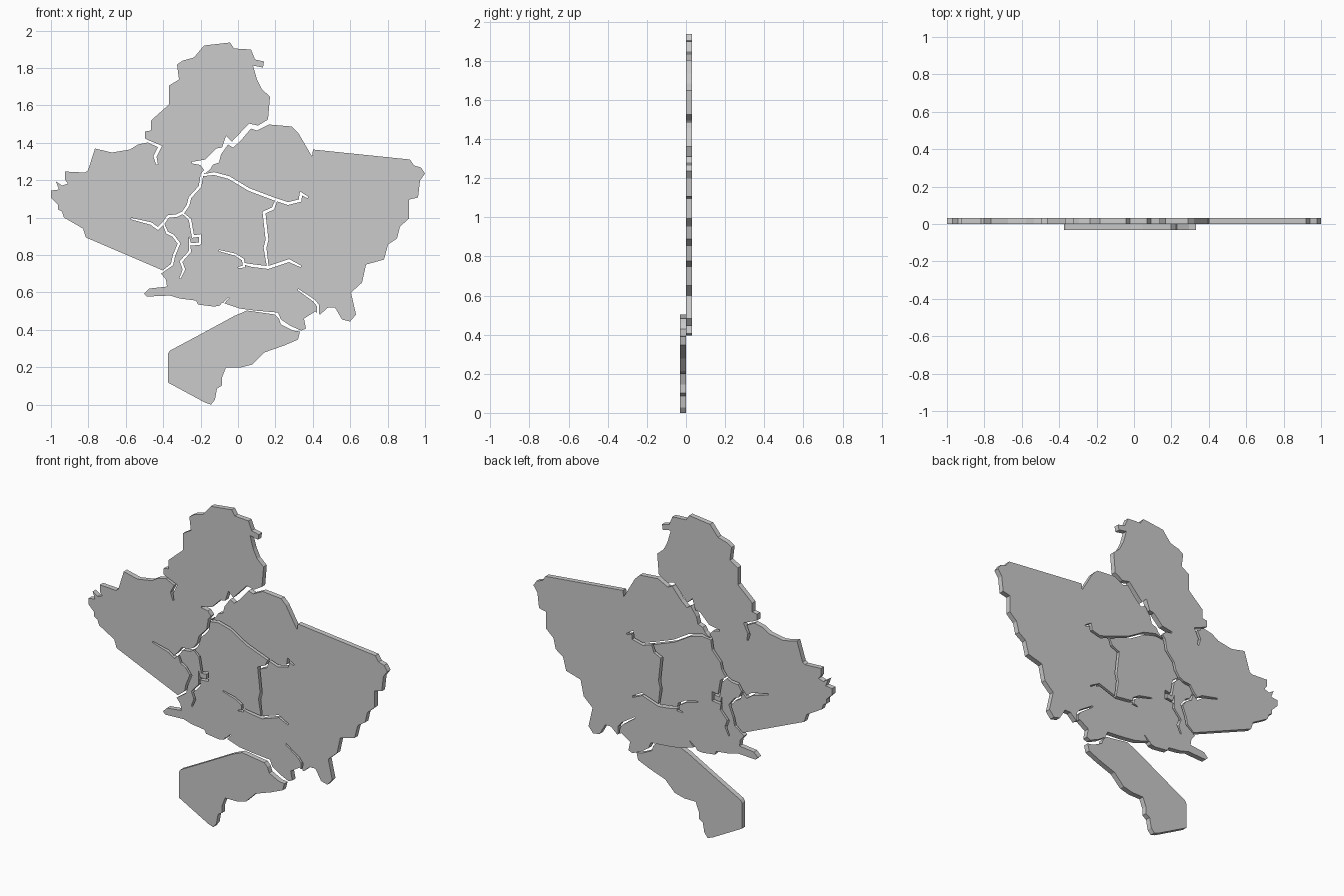
import bpy, bmesh
from mathutils import Vector

# Profiles are traced in grid units: 187 per Blender unit, centre column 238, ground row 405
UNIT, CX, GROUND = 187.0, 238.0, 405.0
THICK = 0.031


def slab(name, pts, y0, y1):
    """Flat prism with an x-z outline, between two y depths."""
    bm = bmesh.new()
    vs = [bm.verts.new(((x - CX) / UNIT, y0, (GROUND - z) / UNIT)) for x, z in pts]
    face = bm.faces.new(vs)
    ext = bmesh.ops.extrude_face_region(bm, geom=[face])
    moved = [g for g in ext["geom"] if isinstance(g, bmesh.types.BMVert)]
    bmesh.ops.translate(bm, verts=moved, vec=(0, y1 - y0, 0))
    bmesh.ops.recalc_face_normals(bm, faces=bm.faces)
    me = bpy.data.meshes.new(name)
    bm.to_mesh(me)
    bm.free()
    ob = bpy.data.objects.new(name, me)
    bpy.context.collection.objects.link(ob)
    return ob


def combine(target, tool, operation):
    """Boolean the tool into the target and discard the tool."""
    mod = target.modifiers.new("combine", 'BOOLEAN')
    mod.operation, mod.object, mod.solver = operation, tool, 'EXACT'
    mod.use_self = True
    bpy.context.view_layer.objects.active = target
    bpy.ops.object.modifier_apply(modifier=mod.name)
    bpy.data.objects.remove(tool, do_unlink=True)


def crack(target, path, width=2.4):
    """Cut a thin mitred ribbon along a path right through the target."""
    p = [Vector(q) for q in path]
    left, right = [], []
    for i, q in enumerate(p):
        d0 = (q - p[max(i - 1, 0)]).normalized()
        d1 = (p[min(i + 1, len(p) - 1)] - q).normalized()
        d = (d0 + d1).normalized()
        n = Vector((-d.y, d.x))
        ref = d1 if d1.length else d0
        w = width / 2 / max(0.6, abs(n.dot(Vector((-ref.y, ref.x)))))
        if i in (0, len(p) - 1):
            w *= 0.6
        left.append(q + n * w)
        right.append(q - n * w)
    tool = slab("crack_cutter", left + right[::-1], -0.05, 0.08)
    tool.hide_render = True
    combine(target, tool, 'DIFFERENCE')


# Western half of the plate, overlapping the eastern half near the middle
plate = slab("main_plate", [
    (205, 174), (225, 200), (232, 306), (222, 303), (220, 306), (214, 307), (198, 305),
    (196, 301), (180, 299), (170, 296), (147, 297), (144, 294), (149, 289),
    (167, 287), (166, 280), (161, 274), (163, 271), (86, 238), (83, 229), (64, 218),
    (62, 212), (58, 210), (58, 205), (51, 198), (51, 191), (59, 190), (56, 182),
    (62, 186), (68, 184), (65, 180), (65, 172), (85, 173), (88, 171), (95, 149),
    (112, 153), (130, 150), (138, 145), (152, 142), (162, 147), (194, 162),
    (203, 166)], 0, THICK)

# Eastern half
east = slab("east_half", [
    (205, 174), (210, 170), (213, 165), (219, 163), (221, 155), (228, 145), (233, 148),
    (240, 142), (251, 129), (257, 131), (269, 125), (292, 127), (298, 133), (312, 157),
    (313, 150), (410, 160), (414, 166), (421, 168), (425, 174), (420, 181), (418, 198),
    (409, 200), (409, 219), (400, 227), (397, 239), (388, 245), (384, 260), (366, 265),
    (362, 283), (351, 293), (356, 315), (350, 322), (342, 320), (335, 308), (328, 308),
    (320, 315), (315, 312), (304, 319), (306, 329), (301, 331), (290, 326), (281, 320),
    (278, 313), (255, 311), (240, 309), (222, 303), (210, 240), (200, 190)], 0, THICK)
combine(plate, east, 'UNION')

# Northern lobe, joined to the western half
north = slab("north_lobe", [
    (162, 147), (145, 139), (145, 132), (151, 131), (151, 121), (169, 105), (169, 86),
    (179, 80), (177, 65), (183, 61), (194, 58), (204, 46), (230, 43), (234, 49),
    (251, 50), (255, 60), (264, 62), (263, 68), (253, 66), (257, 80), (262, 90),
    (270, 97), (268, 120), (258, 126), (249, 124), (232, 142), (226, 136), (222, 148),
    (216, 149), (205, 160), (194, 162), (186, 185), (150, 190)], 0, THICK)
combine(plate, north, 'UNION')

# Branching cracks through the plate
for path, width in [
    ([(142, 139), (160, 147), (155, 157), (157, 165)], 3.0),
    ([(192, 163), (201, 164), (205, 170)], 3.0),
    ([(208, 167), (202, 175), (200, 187), (190, 198), (188, 206), (183, 213), (177, 216), (168, 217),
      (164, 223), (158, 229), (151, 224), (131, 219)], 2.6),
    ([(163, 223), (167, 233), (173, 236), (179, 244), (174, 256), (172, 265), (160, 274)], 2.4),
    ([(182, 213), (190, 220), (193, 237), (200, 236), (200, 244), (190, 245), (189, 238),
      (190, 252), (181, 262), (184, 270), (180, 279)], 2.4),
    ([(201, 176), (214, 174), (229, 178), (249, 190), (273, 199), (288, 204), (300, 201),
      (301, 194), (308, 198)], 2.8),
    ([(277, 199), (273, 209), (264, 213), (267, 240), (265, 248), (268, 269)], 2.8),
    ([(219, 251), (235, 255), (243, 260), (244, 267), (238, 268)], 2.2),
    ([(243, 264), (252, 266), (268, 268), (289, 261), (301, 267)], 2.8),
    ([(298, 290), (314, 301), (318, 306), (318, 318)], 2.4),
    ([(222, 306), (225, 302), (229, 298)], 1.4),
]:
    crack(plate, path, width)

# Southern plate, set one thickness forward
slab("south_plate", [
    (168, 354), (168, 383), (205, 403), (211, 405), (215, 400), (217, 389), (222, 386),
    (222, 378), (226, 368), (240, 368), (252, 365), (264, 353), (284, 346), (298, 340),
    (300, 332), (293, 331), (281, 325), (279, 319), (275, 315), (247, 311), (235, 316),
    (200, 335), (170, 351)], -THICK, 0)
